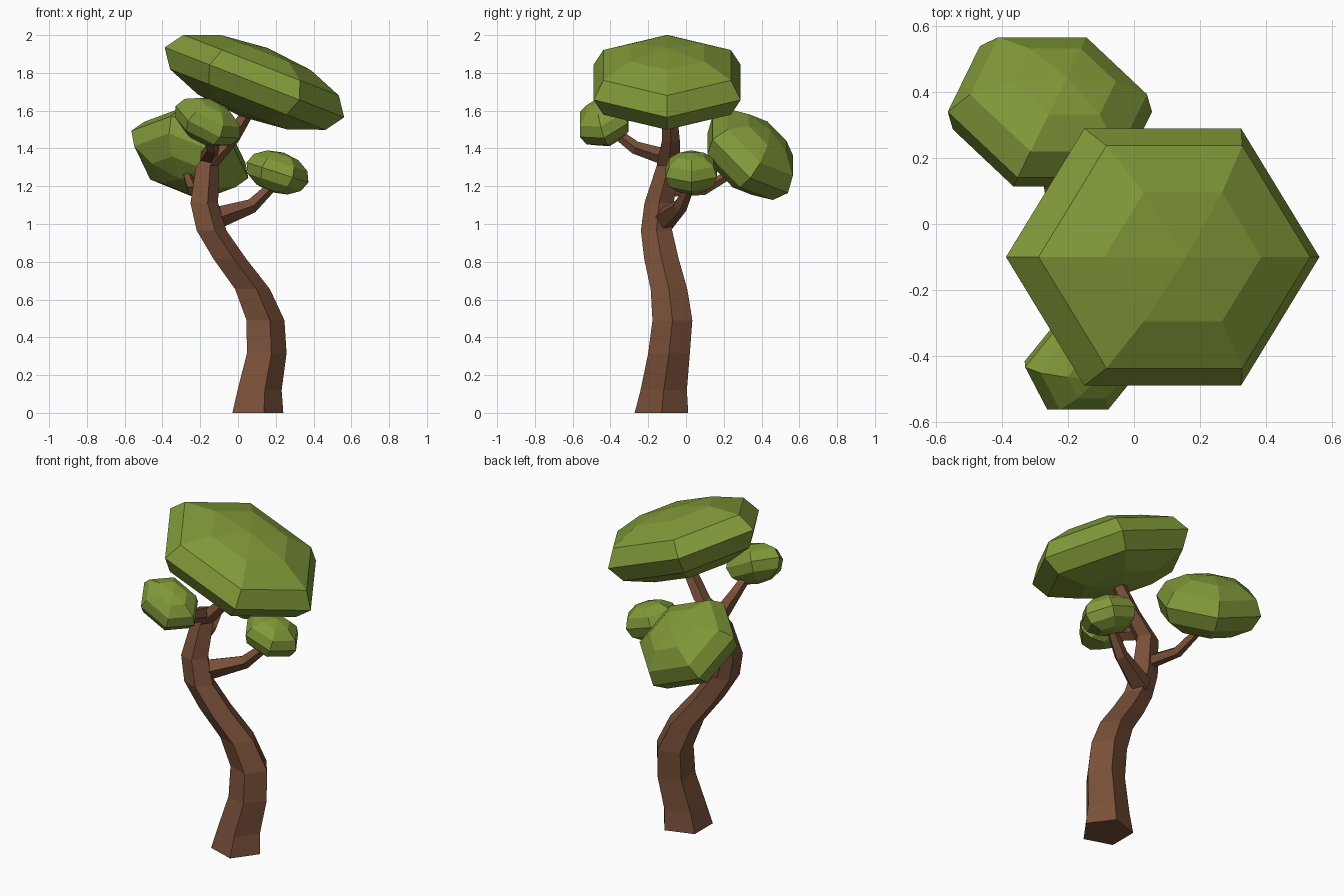
import bpy, bmesh
from math import sin, cos, pi, radians
from mathutils import Vector, Matrix

if "Cube" in bpy.data.objects:
    bpy.data.objects.remove(bpy.data.objects["Cube"])


def material(name, rgb):
    m = bpy.data.materials.new(name)
    m.diffuse_color = (*rgb, 1)
    m.use_nodes = True
    m.node_tree.nodes["Principled BSDF"].inputs["Base Color"].default_value = m.diffuse_color
    return m


BARK = material("bark", (0.19, 0.08, 0.04))
LEAF = material("leaf", (0.22, 0.32, 0.04))


def loft(name, rings, mat):
    """Skin a stack of equal-sized rings, cap both ends, weld collapsed poles."""
    bm = bmesh.new()
    rows = [[bm.verts.new(p) for p in ring] for ring in rings]
    n = len(rows[0])
    for a, b in zip(rows, rows[1:]):
        for i in range(n):
            j = (i + 1) % n
            bm.faces.new((a[i], a[j], b[j], b[i]))
    bm.faces.new(rows[0][::-1])
    bm.faces.new(rows[-1])
    bmesh.ops.remove_doubles(bm, verts=bm.verts, dist=1e-5)
    bmesh.ops.recalc_face_normals(bm, faces=bm.faces)
    me = bpy.data.meshes.new(name)
    bm.to_mesh(me)
    bm.free()
    me.materials.append(mat)
    ob = bpy.data.objects.new(name, me)
    bpy.context.collection.objects.link(ob)


def limb(name, path, follow=True, sides=5):
    """Tapered tube; path holds (x, y, z, radius)."""
    pts = [Vector(p[:3]) for p in path]
    rings = []
    for k, c in enumerate(pts):
        d = pts[min(k + 1, len(pts) - 1)] - pts[max(k - 1, 0)]
        q = Vector((0, 0, 1)).rotation_difference(d)
        ring = []
        for i in range(sides):
            a = 2 * pi * i / sides
            v = Vector((cos(a), sin(a), 0)) * path[k][3]
            ring.append(c + (q @ v if follow else v))
        rings.append(ring)
    loft(name, rings, BARK)


def crown(name, centre, size, tilt_y, tilt_x):
    """Six-sided, six-ring flattened ball."""
    rot = Matrix.Rotation(radians(tilt_y), 3, 'Y') @ Matrix.Rotation(radians(tilt_x), 3, 'X')
    rings = []
    for k in range(7):
        lat = -pi / 2 + k * pi / 6
        ring = []
        for i in range(6):
            a = i * pi / 3
            v = Vector((size[0] * cos(lat) * cos(a),
                        size[1] * cos(lat) * sin(a), size[2] * sin(lat)))
            ring.append(Vector(centre) + rot @ v)
        rings.append(ring)
    loft(name, rings, LEAF)


# Winding trunk
limb("trunk", [
    (0.091, -0.13, 0, 0.149), (0.102, -0.118, 0.12, 0.129),
    (0.141, -0.09, 0.315, 0.116), (0.135, -0.072, 0.49, 0.111),
    (0.067, -0.09, 0.655, 0.102), (-0.052, -0.13, 0.815, 0.096),
    (-0.148, -0.156, 0.965, 0.087), (-0.186, -0.143, 1.11, 0.081),
    (-0.168, -0.092, 1.31, 0.066), (-0.045, -0.08, 1.44, 0.05),
    (0.07, -0.09, 1.63, 0.04)], follow=False)

# Side branches
limb("right_branch", [(-0.15, -0.12, 1.02, 0.065), (0.07, -0.03, 1.095, 0.04),
                      (0.21, 0.03, 1.23, 0.025)])
limb("back_branch", [(-0.19, -0.1, 1.18, 0.042), (-0.24, 0.09, 1.18, 0.032),
                     (-0.28, 0.28, 1.29, 0.022)])
limb("front_branch", [(-0.16, -0.09, 1.35, 0.048), (-0.135, -0.27, 1.405, 0.036),
                      (-0.155, -0.42, 1.52, 0.025)])

# Leaf crowns
crown("top_crown", (0.087, -0.10, 1.75), (0.51, 0.45, 0.195), 21.3, 0)
crown("back_crown", (-0.255, 0.34, 1.368), (0.334, 0.29, 0.175), 22, -37.3)
crown("right_crown", (0.209, 0.028, 1.273), (0.172, 0.157, 0.11), 17.9, 0)
crown("front_crown", (-0.16, -0.434, 1.54), (0.19, 0.155, 0.115), 26.6, 18)
